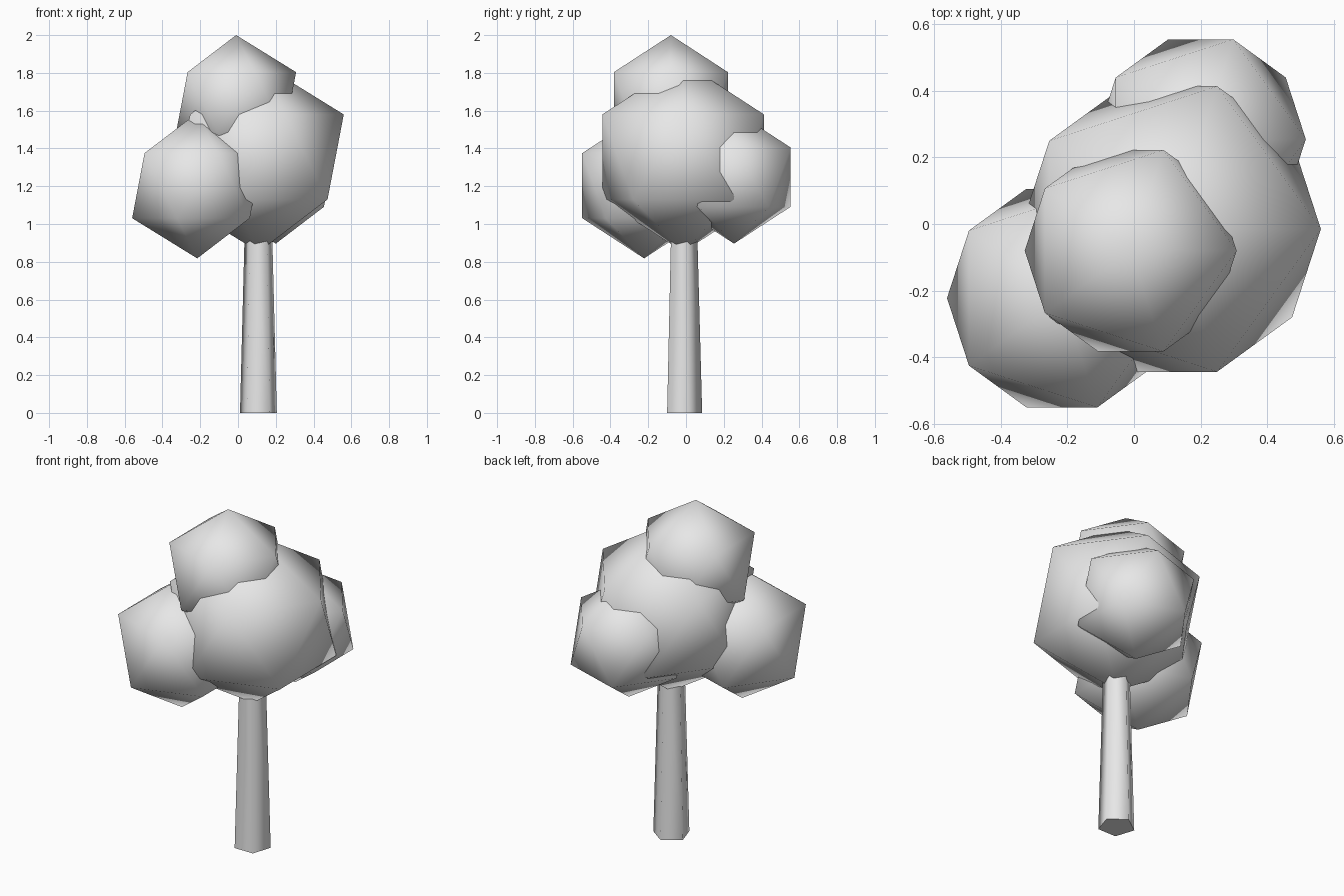
import bpy
import math

cube = bpy.data.objects.get("Cube")
if cube:
    bpy.data.objects.remove(cube, do_unlink=True)

# Single plain grey for the whole tree
GREY = (0.8, 0.8, 0.8, 1.0)
grey = bpy.data.materials.new("light_grey")
grey.use_nodes = True
grey.diffuse_color = GREY
grey.node_tree.nodes["Principled BSDF"].inputs["Base Color"].default_value = GREY


def finish(name, smooth_angle):
    """Name, colour and smooth the object that was just added."""
    obj = bpy.context.object
    obj.name = obj.data.name = name
    obj.data.materials.append(grey)
    bpy.ops.object.shade_smooth_by_angle(angle=math.radians(smooth_angle))
    return obj


def leaf_clump(name, radius, centre):
    """Twenty-sided ball with softened shading."""
    bpy.ops.mesh.primitive_ico_sphere_add(subdivisions=1, radius=radius, location=centre)
    return finish(name, 80)


# Five-sided tapering trunk, its top hidden inside the main foliage
TRUNK_HEIGHT = 1.2
bpy.ops.mesh.primitive_cone_add(
    vertices=5, radius1=0.1025, radius2=0.07, depth=TRUNK_HEIGHT,
    location=(0.108, -0.017, TRUNK_HEIGHT / 2))
finish("trunk", 80)

# Foliage
leaf_clump("main_foliage", 0.503, (0.11, -0.015, 1.355))
leaf_clump("top_foliage", 0.355, (-0.01, -0.08, 1.645))
leaf_clump("front_right_foliage", 0.385, (-0.216, -0.222, 1.203))
leaf_clump("back_left_foliage", 0.352, (0.2, 0.254, 1.248))
